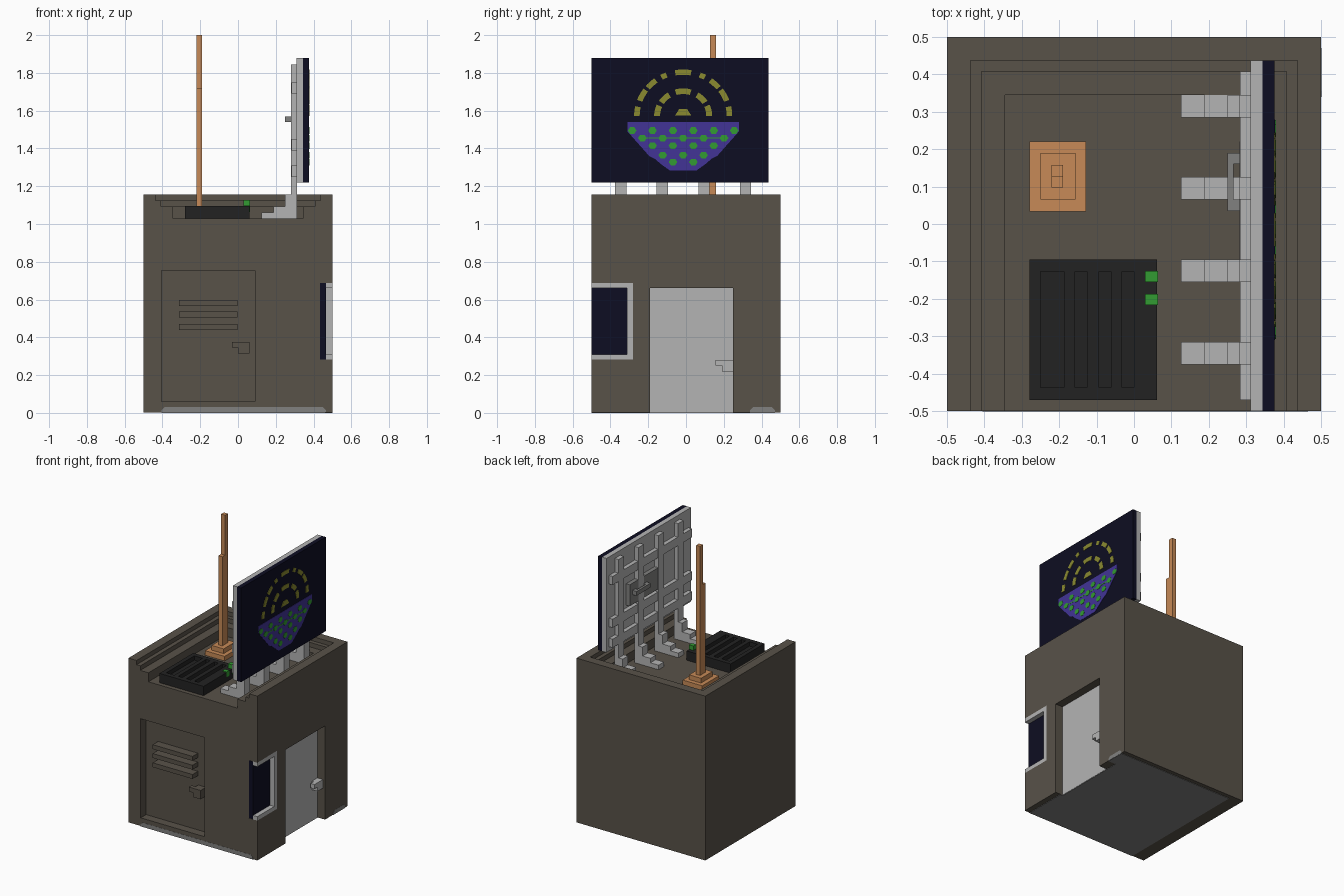
import bpy, bmesh, math

if "Cube" in bpy.data.objects:
    bpy.data.objects.remove(bpy.data.objects["Cube"])

def mat(name, r, g, b):
    m = bpy.data.materials.new(name)
    m.diffuse_color = (r, g, b, 1)
    m.use_nodes = True
    m.node_tree.nodes["Principled BSDF"].inputs["Base Color"].default_value = m.diffuse_color
    return m

WALL = mat("olive brown wall", .098, .084, .066)
LIGHT = mat("light grey", .456, .456, .456)
MID = mat("mid grey", .22, .22, .215)
NAVY = mat("dark navy", .004, .004, .016)
COPPER = mat("copper", .57, .255, .095)
BLACK = mat("charcoal", .016, .016, .016)
GREEN = mat("green", .032, .33, .032)
PURPLE = mat("purple", .054, .034, .305)
YELLOW = mat("olive yellow", .255, .255, .03)

def finish(name, bm, material):
    me = bpy.data.meshes.new(name)
    bmesh.ops.recalc_face_normals(bm, faces=bm.faces)
    bm.to_mesh(me)
    bm.free()
    me.materials.append(material)
    ob = bpy.data.objects.new(name, me)
    bpy.context.collection.objects.link(ob)
    return ob

def boxes(name, material, *specs):
    """One object made of boxes (x0, x1, y0, y1, z0, z1)."""
    bm = bmesh.new()
    for x0, x1, y0, y1, z0, z1 in specs:
        vs = bmesh.ops.create_cube(bm, size=1)["verts"]
        for v in vs:
            v.co = (x1 if v.co.x > 0 else x0, y1 if v.co.y > 0 else y0, z1 if v.co.z > 0 else z0)
    return finish(name, bm, material)

def prism(bm, pts, axis, a, b):
    """Extrude a flat profile along x ('x': pts are y,z) or y ('y': pts are x,z)."""
    put = (lambda p, t: (t, p[0], p[1])) if axis == 'x' else (lambda p, t: (p[0], t, p[1]))
    lo = [bm.verts.new(put(p, a)) for p in pts]
    hi = [bm.verts.new(put(p, b)) for p in pts]
    bm.faces.new(lo)
    bm.faces.new(hi[::-1])
    n = len(pts)
    for i in range(n):
        bm.faces.new((lo[i], hi[i], hi[(i + 1) % n], lo[(i + 1) % n]))

# Building body with stepped roof recess, front panel, door and corner window cuts
body = boxes("building_body", WALL, (-.5, .5, -.5, .5, .003, 1.155))
cuts = [(-.437, .437, -.6, .437, 1.125, 1.3), (-.408, .408, -.6, .408, 1.093, 1.3),
        (-.345, .345, -.6, .345, 1.03, 1.3), (-.405, .09, -.6, -.44, .06, .755),
        (.44, .6, -.19, .25, -.1, .66), (.435, .6, -.6, -.28, .282, .688)]
for c in cuts:
    cutter = boxes("cutter", WALL, c)
    cutter.hide_render = True
    mod = body.modifiers.new("cut", 'BOOLEAN')
    mod.operation, mod.solver, mod.object = 'DIFFERENCE', 'EXACT', cutter
    bpy.context.view_layer.objects.active = body
    bpy.ops.object.modifier_apply(modifier=mod.name)
    bpy.data.objects.remove(cutter)

# Grey underside and the strips where it shows at the wall feet
boxes("underside_plate", MID, (-.405, .44, -.5, .47, 0, .004), (.43, .46, -.5, -.19, 0, .004),
      (.43, .5, .34, .47, 0, .004))
bm = bmesh.new()
prism(bm, [(-.405, .002), (.465, .002), (.465, .015), (.45, .03), (-.39, .03), (-.405, .015)], 'y', -.501, -.498)
finish("front_foot_strip", bm, MID)
bm = bmesh.new()
prism(bm, [(.34, .002), (.47, .002), (.47, .015), (.455, .03), (.355, .03), (.34, .015)], 'x', .498, .501)
finish("side_foot_strip", bm, MID)

# Front panel vents and handle
boxes("panel_vents", WALL, *[(-.312, -.003, -.5, -.435, z, z + .031) for z in (.44, .505, .567)])
boxes("panel_handle", WALL, (-.032, .06, -.5, -.47, .345, .376), (0, .06, -.5, -.435, .314, .376))

# Side door and handle
boxes("side_door", LIGHT, (.435, .442, -.19, .25, .003, .66))
boxes("door_handle", LIGHT, (.455, .485, .155, .248, .25, .281), (.44, .485, .19, .248, .22, .281))

# Corner window: glass and three-sided frame
boxes("window_glass", NAVY, (.435, .467, -.5, -.281, .283, .687))
boxes("window_frame", LIGHT, (.465, .5, -.5, -.28, .66, .689), (.465, .5, -.5, -.28, .281, .31),
      (.465, .5, -.312, -.28, .3, .67))

# Roof vent unit with grooves
R = 1.095
ribs = [(-.28, -.25), (-.187, -.158), (-.126, -.094), (-.062, -.032), (0, .062)]
boxes("roof_vent_unit", BLACK, (-.28, .062, -.47, -.095, 1.028, 1.065),
      (-.28, .062, -.47, -.437, 1.06, R), (-.28, .062, -.127, -.095, 1.06, R),
      *[(a, b, -.44, -.12, 1.06, R) for a, b in ribs])
boxes("green_lights", GREEN, (.03, .064, -.155, -.125, 1.063, 1.126),
      (.03, .064, -.217, -.187, 1.063, 1.1))

# Antenna mast on a stepped base
boxes("antenna", COPPER, (-.28, -.128, .034, .22, 1.028, 1.062), (-.25, -.157, .065, .19, 1.06, 1.095),
      (-.22, -.19, .097, .127, 1.09, 1.72), (-.22, -.19, .127, .158, 1.09, 2.0))

# Billboard: screen, backing, stepped legs and rear lattice
boxes("billboard_screen", NAVY, (.344, .375, -.5, .437, 1.22, 1.88))
boxes("billboard_backing", LIGHT, (.311, .344, -.5, .437, 1.22, 1.88))
legs = [.315, .095, -.125, -.345]
bm = bmesh.new()
step = [(.312, 1.028), (.125, 1.028), (.125, 1.062), (.188, 1.062), (.188, 1.093), (.25, 1.093),
        (.25, 1.155), (.281, 1.155), (.281, 1.845), (.312, 1.845)]
for y in legs:
    prism(bm, step, 'y', y - .03, y + .03)
finish("billboard_legs", bm, LIGHT)
boxes("billboard_lattice", LIGHT, *[(.283, .312, -.47, .408, z, z + .06) for z in (1.25, 1.39, 1.69)])
boxes("rear_box", MID, (.282, .312, -.13, .22, 1.47, 1.62))
boxes("rear_box_handle", MID, (.25, .266, .035, .19, 1.54, 1.57), (.25, .29, .035, .065, 1.54, 1.57),
      (.25, .29, .16, .19, 1.54, 1.57))

# Painted picture on the screen: bowl, dots and dashed arcs
CY, X0 = -.015, .373
half = [(.295, 1.54), (.295, 1.49), (.18, 1.36), (.15, 1.345), (.115, 1.315), (.07, 1.283)]
bm = bmesh.new()
prism(bm, [(CY + y, z) for y, z in half] + [(CY - y, z) for y, z in half[::-1]], 'x', X0, .377)
finish("bowl_plate", bm, PURPLE)

bm = bmesh.new()
rows = [(1.495, 1, .28), (1.455, 0, .25), (1.415, 1, .2), (1.365, 0, .17), (1.328, 1, .1)]
for z, odd, limit in rows:
    for k in range(-4, 5):
        y = (k + .5 * odd) * .108
        if abs(y) <= limit:
            ring = [(CY + y + .023 * math.cos(a * math.pi / 3), z + .02 * math.sin(a * math.pi / 3))
                    for a in range(6)]
            prism(bm, ring, 'x', X0, .379)
prism(bm, [(CY - .24, 1.452), (CY + .24, 1.452), (CY + .24, 1.459), (CY - .24, 1.459)], 'x', X0, .378)
finish("bowl_dots", bm, GREEN)

bm = bmesh.new()
def dash(r0, r1, a0, a1):
    n = 5
    angs = [math.radians(a0 + (a1 - a0) * i / n) for i in range(n + 1)]
    pts = [(r1, a) for a in angs] + [(r0, a) for a in angs[::-1]]
    prism(bm, [(CY + 1.06 * r * math.cos(a), 1.573 + r * math.sin(a)) for r, a in pts], 'x', X0, .378)
for r0, r1, spans in ((.217, .245, [(0, 12), (20, 36), (40, 54), (62, 69)]),
                      (.115, .145, [(0, 24), (33, 58)])):
    for a, b in spans:
        dash(r0, r1, a, b)
        dash(r0, r1, 180 - b, 180 - a)
    top = math.degrees(math.asin(.042 / r1))
    dash(r0, r1, 90 - top, 90 + top)
prism(bm, [(CY - .043, 1.575), (CY + .043, 1.575), (CY + .02, 1.61), (CY - .02, 1.61)], 'x', X0, .378)
finish("steam_arcs", bm, YELLOW)
